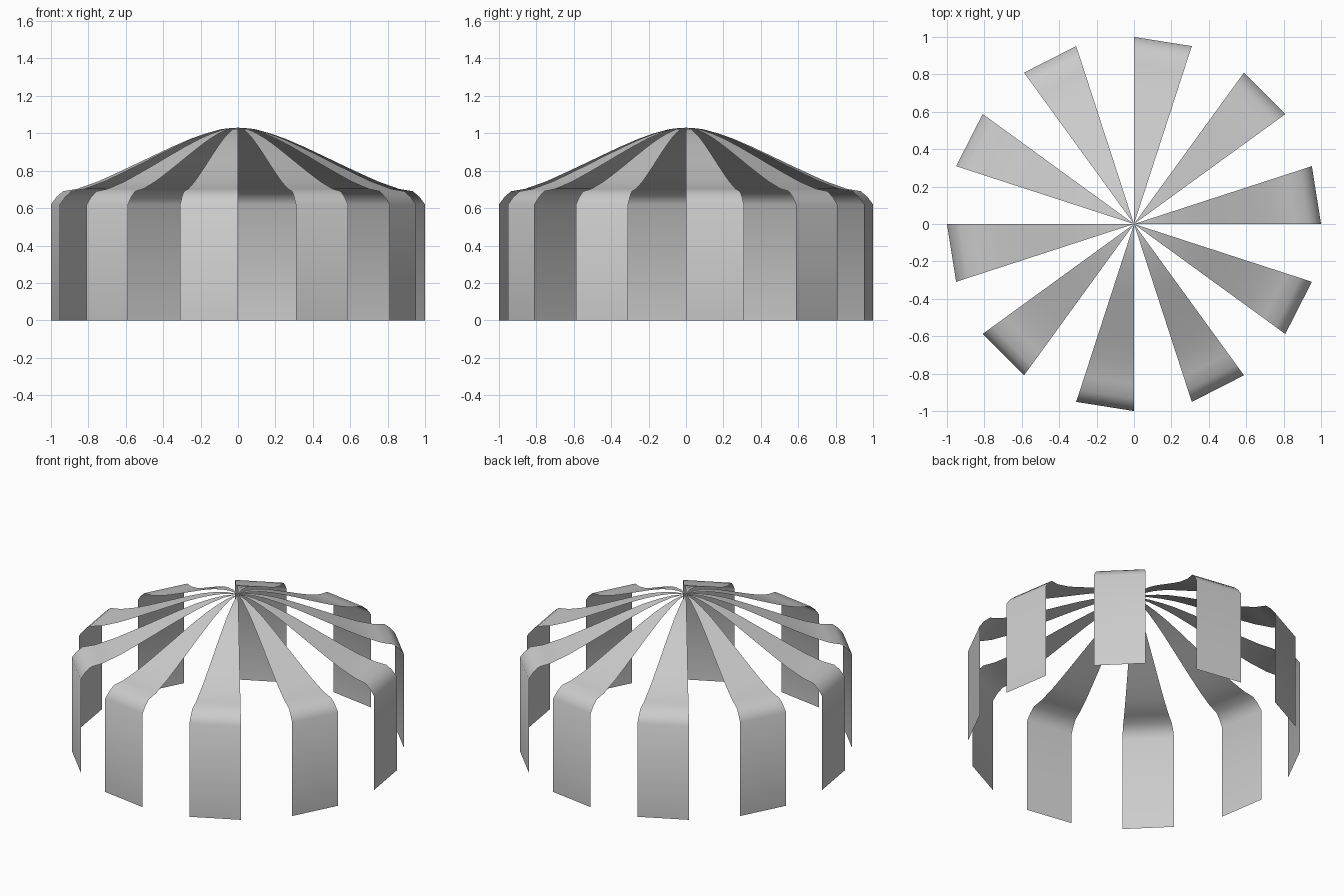
import bpy, bmesh, math

if "Cube" in bpy.data.objects:
    bpy.data.objects.remove(bpy.data.objects["Cube"])

# Side profile of one canopy strip: (radius, height), hem to peak
PROFILE = [(1.0, 0.0), (1.0, 0.62), (0.97, 0.66), (0.935, 0.69), (0.86, 0.703),
           (0.75, 0.742), (0.65, 0.787), (0.55, 0.834), (0.45, 0.882),
           (0.35, 0.929), (0.25, 0.972), (0.17, 1.0), (0.09, 1.022), (0.04, 1.028)]
PEAK = (0, 0, 1.03)
STRIPS = 10
WIDTH = math.radians(18)


def canopy_strip(index):
    """One wedge-shaped roof panel with its hanging wall flap."""
    bm = bmesh.new()
    start = index * 2 * WIDTH
    rows = []
    for r, z in PROFILE:
        rows.append([bm.verts.new((r * math.cos(a), r * math.sin(a), z))
                     for a in (start, start + WIDTH)])
    for low, high in zip(rows, rows[1:]):
        bm.faces.new((low[0], low[1], high[1], high[0]))
    tip = bm.verts.new(PEAK)
    bm.faces.new((rows[-1][0], rows[-1][1], tip))
    for f in bm.faces:
        f.smooth = True
    name = f"canopy_strip_{index + 1}"
    mesh = bpy.data.meshes.new(name)
    bm.to_mesh(mesh)
    bm.free()
    bpy.context.collection.objects.link(bpy.data.objects.new(name, mesh))


# Ten strips with equal gaps between them
for i in range(STRIPS):
    canopy_strip(i)
